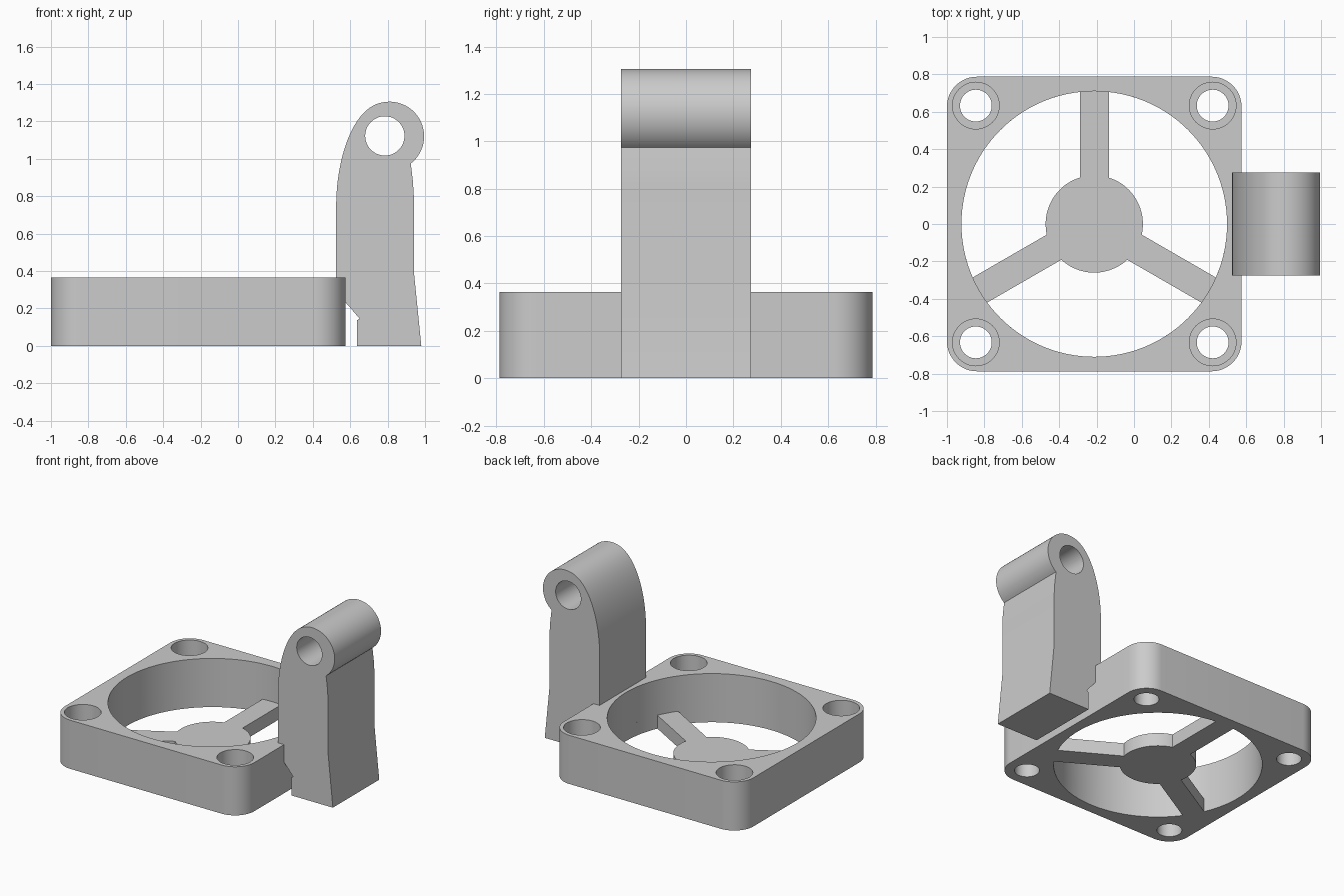
import bpy, bmesh
from math import sin, cos, asin, pi, radians
from mathutils import Matrix, Vector

cube = bpy.data.objects.get("Cube")
if cube:
    bpy.data.objects.remove(cube, do_unlink=True)

GREY = (0.6, 0.6, 0.6, 1)
grey = bpy.data.materials.new("grey plastic")
grey.use_nodes = True
grey.diffuse_color = GREY
grey.node_tree.nodes["Principled BSDF"].inputs["Base Color"].default_value = GREY

CX = -0.2125            # centre of the fan frame
HALF, HEIGHT, CORNER = 0.7875, 0.365, 0.16
OPENING, HUB, SPOKE = 0.71, 0.26, 0.155
FLOOR = 0.1             # top of hub, spokes and screw seats
SCREW = 0.633
ARM_HALF = 0.275


def arc(cx, cy, r, a0, a1, n):
    return [(cx + r * cos(a0 + (a1 - a0) * i / n), cy + r * sin(a0 + (a1 - a0) * i / n))
            for i in range(n + 1)]


def circle(cx, cy, r, n=64):
    return arc(cx, cy, r, 0, 2 * pi, n)[:-1]


def prism(name, outline, low, high, matrix=None, cutter=False):
    """Extrude a closed outline from low to high."""
    bm = bmesh.new()
    face = bm.faces.new([bm.verts.new((x, y, low)) for x, y in outline])
    ext = bmesh.ops.extrude_face_region(bm, geom=[face])
    verts = [v for v in ext["geom"] if isinstance(v, bmesh.types.BMVert)]
    bmesh.ops.translate(bm, verts=verts, vec=(0, 0, high - low))
    if matrix:
        bm.transform(matrix)
    bmesh.ops.recalc_face_normals(bm, faces=bm.faces)
    mesh = bpy.data.meshes.new(name)
    bm.to_mesh(mesh)
    bm.free()
    mesh.materials.append(grey)
    obj = bpy.data.objects.new(name, mesh)
    bpy.context.collection.objects.link(obj)
    obj.hide_render = cutter
    return obj


def cut(target, name, outline, low, high, matrix=None):
    """Cut a prism out of the target, then drop the cutter."""
    tool = prism(name, outline, low, high, matrix, cutter=True)
    mod = target.modifiers.new(name, "BOOLEAN")
    mod.operation, mod.solver, mod.object = "DIFFERENCE", "EXACT", tool
    select(target)
    bpy.ops.object.modifier_apply(modifier=mod.name)
    bpy.data.objects.remove(tool, do_unlink=True)


def select(obj):
    bpy.ops.object.select_all(action="DESELECT")
    obj.select_set(True)
    bpy.context.view_layer.objects.active = obj


def smooth(obj):
    select(obj)
    bpy.ops.object.shade_smooth_by_angle(angle=radians(30))


# Fan frame: rounded square block
outline = []
inset = HALF - CORNER
for k, (sx, sy) in enumerate([(1, 1), (-1, 1), (-1, -1), (1, -1)]):
    outline += arc(CX + sx * inset, sy * inset, CORNER, k * pi / 2, (k + 1) * pi / 2, 12)
frame = prism("fan_frame", outline, 0, HEIGHT)

# Round opening above the hub, and three windows that leave hub and spokes
cut(frame, "opening_cutter", circle(CX, 0, OPENING, 120), FLOOR, HEIGHT + 0.1)
d_out, d_in = asin(SPOKE / 2 / OPENING), asin(SPOKE / 2 / HUB)
for k in range(3):
    start = pi / 2 + k * 2 * pi / 3
    end = start + 2 * pi / 3
    window = (arc(CX, 0, OPENING, start + d_out, end - d_out, 36)
              + arc(CX, 0, HUB, end - d_in, start + d_in, 24))
    cut(frame, "window_cutter", window, -0.1, FLOOR + 0.02)

# Counterbored screw holes
for sx in (-1, 1):
    for sy in (-1, 1):
        x, y = CX + sx * SCREW, sy * SCREW
        cut(frame, "screw_hole_cutter", circle(x, y, 0.085, 48), -0.1, HEIGHT + 0.1)
        cut(frame, "screw_seat_cutter", circle(x, y, 0.125, 48), FLOOR, HEIGHT + 0.1)
smooth(frame)


# Hinge arm: side profile in x and z, extruded along y
def bezier(a, b, c, d, n):
    a, b, c, d = map(Vector, (a, b, c, d))
    return [tuple(a * (1 - t) ** 3 + b * 3 * t * (1 - t) ** 2 + c * 3 * t * t * (1 - t) + d * t ** 3)
            for t in (i / n for i in range(n + 1))]


profile = [(0.635, 0), (0.98, 0), (0.94, 0.4), (0.94, 0.8), (0.935, 0.88)]
profile += arc(0.81, 1.12, 0.185, radians(-52), radians(100), 32)
left = profile[-1]
profile += bezier(left, (0.61, 1.28), (0.525, 0.99), (0.525, 0.75), 24)[1:]
profile += [(0.525, 0.29), (0.65, 0.145), (0.635, 0.135)]
upright = Matrix.Rotation(pi / 2, 4, "X")
arm = prism("hinge_arm", profile, -ARM_HALF, ARM_HALF, upright)
cut(arm, "pin_hole_cutter", circle(0.785, 1.122, 0.105), -0.4, 0.4, upright)
smooth(arm)
